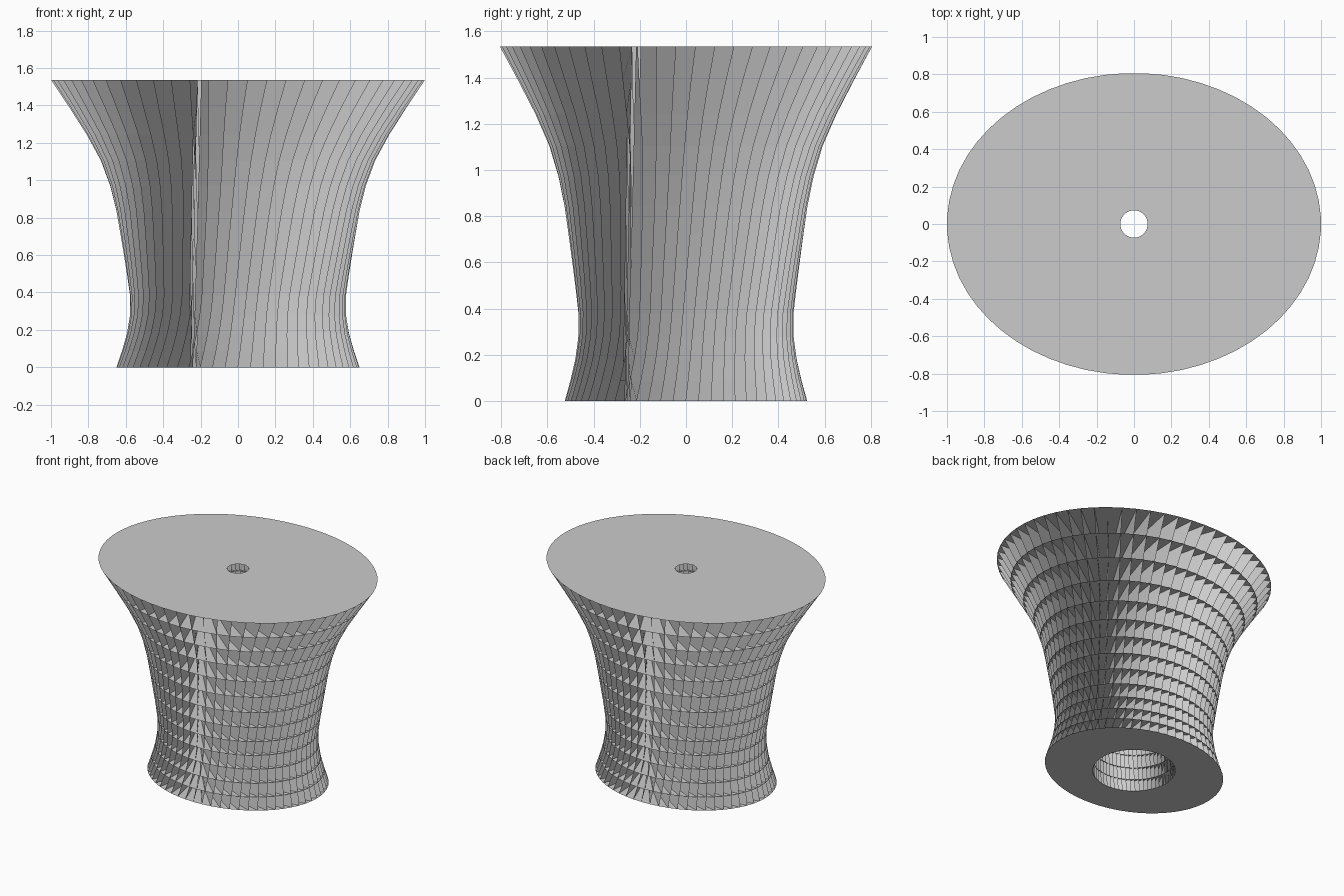
import bpy, bmesh
from math import sin, cos, pi, radians

cube = bpy.data.objects.get("Cube")
if cube:
    bpy.data.objects.remove(cube, do_unlink=True)

FINS = 60
HEIGHT = 1.535
DEPTH = 0.807            # depth to width ratio of the oval
BORE, TOP_HOLE = 0.278, 0.073
TWIST = radians(15)      # turn from bottom to top
SWEEP = radians(36)      # how far the inner fin edges trail the outer ones

# Half width of the oval at each level
half_widths = [0.65, 0.62, 0.594, 0.578, 0.577, 0.592, 0.61,
               0.63, 0.652, 0.684, 0.733, 0.808, 0.9, 1.0]
LAST = len(half_widths) - 1

grey = bpy.data.materials.new("plain grey")
grey.use_nodes = True
colour = (0.6, 0.6, 0.6, 1)
grey.diffuse_color = colour
grey.node_tree.nodes["Principled BSDF"].inputs["Base Color"].default_value = colour


def ring(bm, level, rx, ry, lag=0):
    """One closed ring of points, turned with the overall twist."""
    t = level / LAST
    z = HEIGHT * (0.72 * t + 0.28 * t * t)
    points = []
    for i in range(FINS):
        a = 2 * pi * i / FINS + TWIST * t - lag
        points.append(bm.verts.new((rx * cos(a), ry * sin(a), z)))
    return points


def outer_ring(bm, level):
    w = half_widths[level]
    return ring(bm, level, w, w * DEPTH)


def finish(bm, name):
    mesh = bpy.data.meshes.new(name)
    bm.to_mesh(mesh)
    bm.free()
    mesh.materials.append(grey)
    obj = bpy.data.objects.new(name, mesh)
    bpy.context.collection.objects.link(obj)


# Oval shelves with a round bore; the top one has a smaller hole
for level in range(LAST + 1):
    bm = bmesh.new()
    outer = outer_ring(bm, level)
    hole = TOP_HOLE if level == LAST else BORE
    inner = ring(bm, level, hole, hole)
    for i in range(FINS):
        j = (i + 1) % FINS
        face = bm.faces.new((outer[i], outer[j], inner[j], inner[i]))
        if level == 0:
            face.normal_flip()
    name = {0: "bottom_plate", LAST: "top_plate"}.get(level, f"shelf_{level}")
    finish(bm, name)

# Upright fins swept from the bore to the rim, twisting as they rise
bm = bmesh.new()
outers = [outer_ring(bm, k) for k in range(LAST + 1)]
inners = [ring(bm, k, BORE, BORE, SWEEP) for k in range(LAST + 1)]
for k in range(LAST):
    for i in range(FINS):
        bm.faces.new((outers[k][i], outers[k + 1][i],
                      inners[k + 1][i], inners[k][i]))
finish(bm, "upright_fins")
